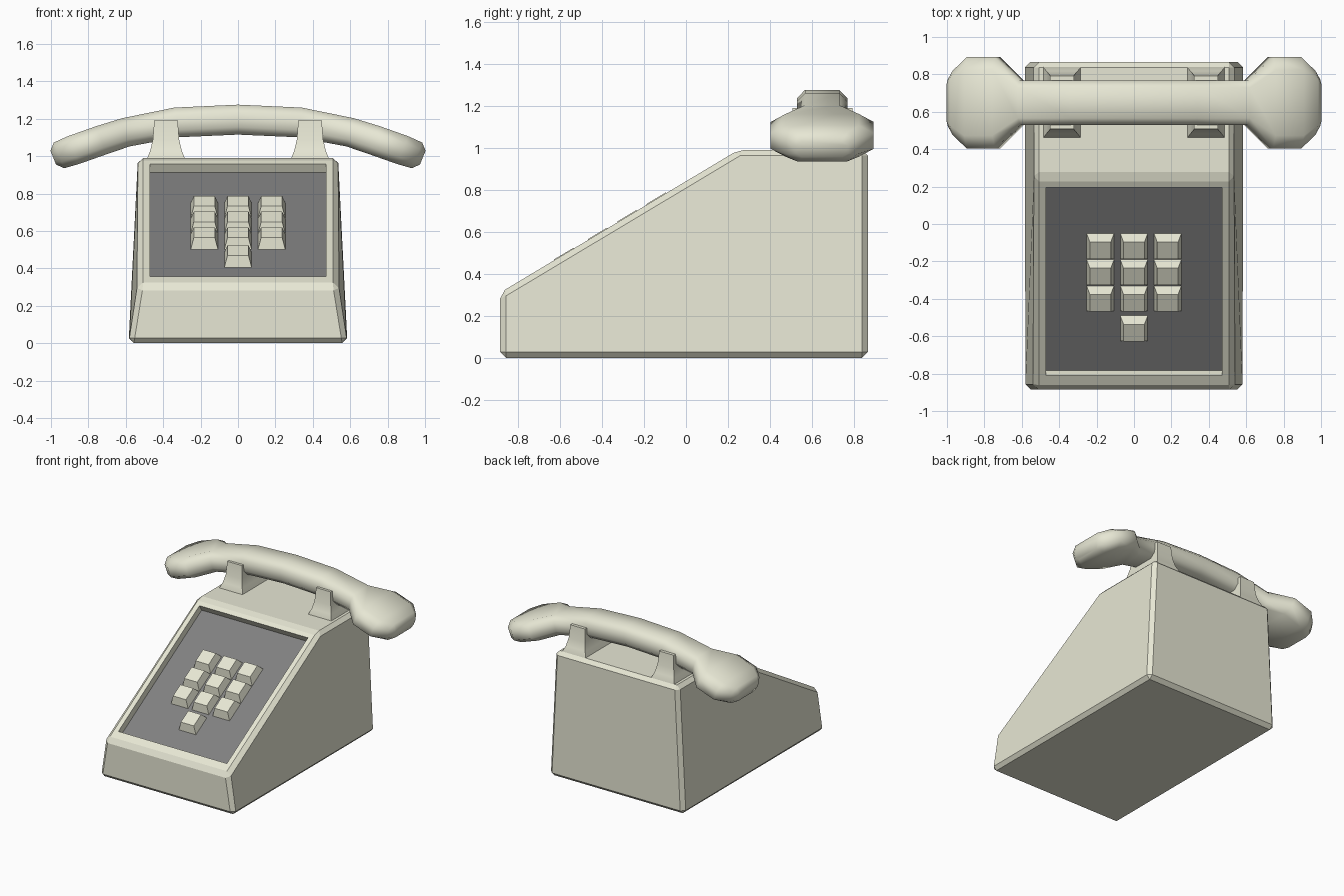
import bpy, bmesh, math
from mathutils import Matrix, Vector

if "Cube" in bpy.data.objects:
    bpy.data.objects.remove(bpy.data.objects["Cube"])


def material(name, rgb):
    m = bpy.data.materials.new(name)
    m.diffuse_color = (*rgb, 1)
    m.use_nodes = True
    m.node_tree.nodes["Principled BSDF"].inputs["Base Color"].default_value = m.diffuse_color
    return m


cream = material("cream_plastic", (0.80, 0.80, 0.66))
grey = material("dark_panel", (0.22, 0.22, 0.22))


def loft(name, rings, mat, matrix=None, smooth=None):
    """Closed solid through a list of rings with equal point counts."""
    bm = bmesh.new()
    vs = [[bm.verts.new(p) for p in r] for r in rings]
    n = len(rings[0])
    for a, b in zip(vs, vs[1:]):
        for i in range(n):
            j = (i + 1) % n
            bm.faces.new((a[i], a[j], b[j], b[i]))
    bm.faces.new(vs[0])
    bm.faces.new(vs[-1])
    bmesh.ops.recalc_face_normals(bm, faces=bm.faces[:])
    me = bpy.data.meshes.new(name)
    bm.to_mesh(me)
    bm.free()
    me.materials.append(mat)
    ob = bpy.data.objects.new(name, me)
    bpy.context.collection.objects.link(ob)
    if matrix:
        ob.matrix_world = matrix
    if smooth:
        me.shade_smooth()
        me.set_sharp_from_angle(angle=math.radians(smooth))
    return ob


def rect(cx, cy, hx, y0, y1, z):
    return [(cx - hx, cy + y0, z), (cx + hx, cy + y0, z),
            (cx + hx, cy + y1, z), (cx - hx, cy + y1, z)]


# wedge body: side profile (y, z), narrower above the base
profile = [(-0.885, 0), (0.865, 0), (0.865, 0.99), (0.25, 0.99), (-0.885, 0.31)]
sides = [[(s * (0.585 if z == 0 else 0.535), y, z) for y, z in profile] for s in (-1, 1)]
body = loft("body", sides, cream)
bev = body.modifiers.new("edges", 'BEVEL')
bev.width = 0.028
bev.segments = 1
bev.limit_method = 'ANGLE'
bev.angle_limit = math.radians(20)

# frame of the sloping front
angle = math.atan2(0.68, 1.135)
slope = Matrix.Translation((0, -0.3075, 0.656)) @ Matrix.Rotation(angle, 4, 'X')
depth = 0.055

# recess in the slope
cutter = loft("recess_cutter", [rect(0, 0, 0.47, -0.585, 0.585, z) for z in (-depth, 0.1)],
              cream, slope)
cutter.hide_render = True
cutter.hide_viewport = True
cut = body.modifiers.new("recess", 'BOOLEAN')
cut.operation = 'DIFFERENCE'
cut.solver = 'EXACT'
cut.object = cutter

# dark floor of the recess
loft("keypad_panel", [rect(0, 0, 0.47, -0.585, 0.585, z) for z in (-depth - 0.01, -depth + 0.002)],
     grey, slope)

# ten keys: three rows of three and one below
keys = [(x, y) for y in (-0.117, -0.257, -0.397) for x in (-0.18, 0, 0.18)] + [(0, -0.557)]
for x, y in keys:
    v = (y + 0.279) / 0.858
    loft("key", [rect(x, v, 0.074, -0.08, 0.08, -depth),
                 rect(x, v, 0.056, -0.046, 0.060, 0.004)], cream, slope)

# flared cradle posts
for s, side in ((-1, "left"), (1, "right")):
    steps = [(0.97, 0.105, 0.19), (0.99, 0.100, 0.188), (1.03, 0.084, 0.168),
             (1.09, 0.070, 0.152), (1.19, 0.063, 0.142)]
    loft(side + "_cradle", [rect(s * 0.385, 0.65, hx, -hy, hy, z) for z, hx, hy in steps],
         cream, smooth=30)

# curved handset: x, z, half width, half thickness, edge chamfer, tilt
half = [(0.33, 1.180, 0.120, 0.080, 0.038, 8), (0.60, 1.127, 0.120, 0.078, 0.038, 15),
        (0.73, 1.085, 0.245, 0.080, 0.070, 20), (0.88, 1.032, 0.245, 0.080, 0.070, 21),
        (0.957, 1.004, 0.170, 0.074, 0.050, 22), (0.988, 0.992, 0.125, 0.040, 0.030, 22)]
sections = ([(-x, z, w, t, c, -a) for x, z, w, t, c, a in reversed(half)]
            + [(0, 1.195, 0.120, 0.080, 0.038, 0)] + half)
rings = []
for x, z, w, t, c, a in sections:
    turn = Matrix.Rotation(math.radians(a), 3, 'Y')
    outline = [(w, -t / 2), (w, t / 2), (w - c, t), (c - w, t),
               (-w, t / 2), (-w, -t / 2), (c - w, -t), (w - c, -t)]
    rings.append([Vector((x, 0.648, z)) + turn @ Vector((0, p, q)) for p, q in outline])
loft("handset", rings, cream, smooth=65)
